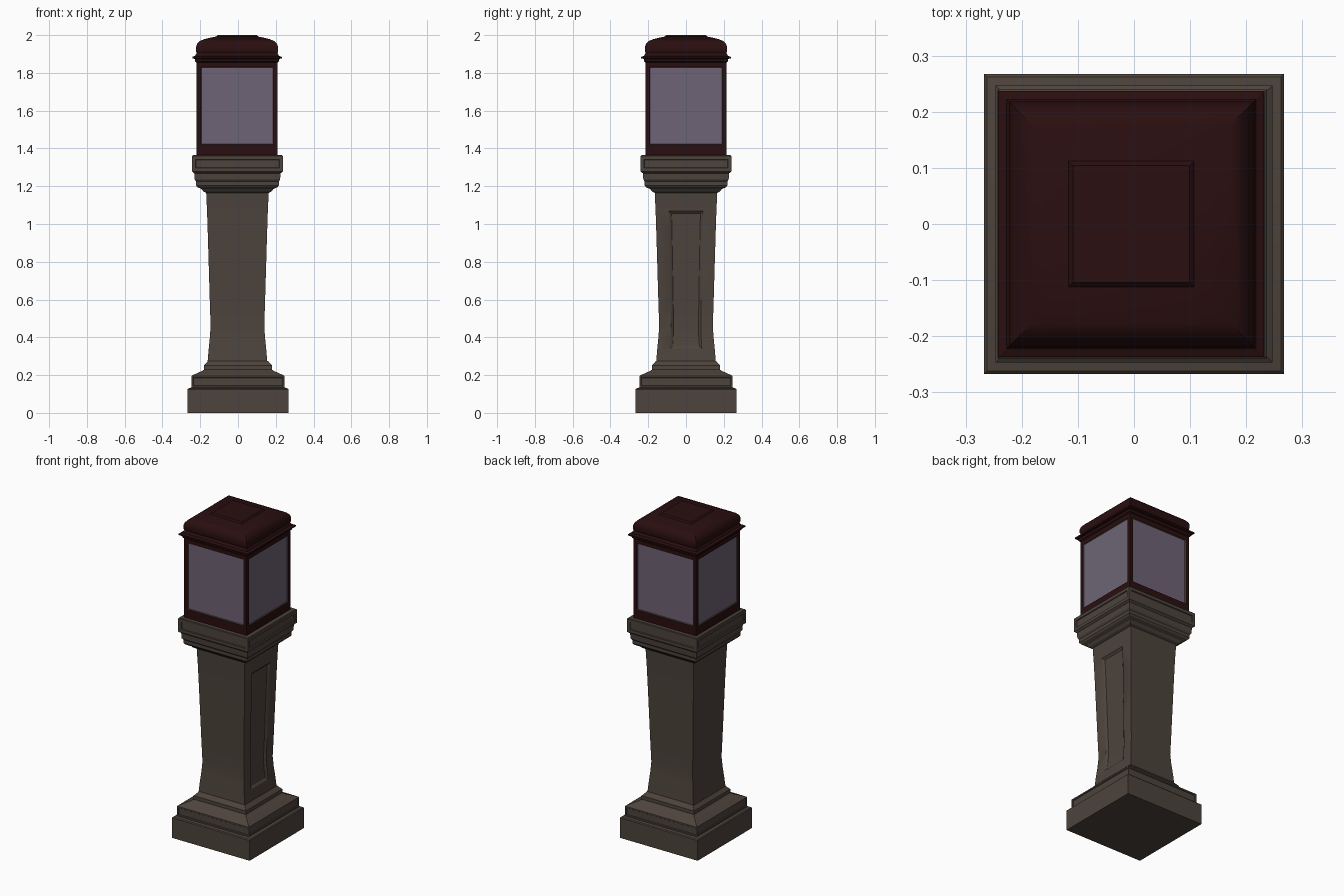
import bpy, bmesh, math

if "Cube" in bpy.data.objects:
    bpy.data.objects.remove(bpy.data.objects["Cube"])


def material(name, rgb):
    m = bpy.data.materials.new(name)
    m.diffuse_color = (*rgb, 1)
    m.use_nodes = True
    m.node_tree.nodes["Principled BSDF"].inputs["Base Color"].default_value = m.diffuse_color
    return m


STONE = material("brown_stone", (0.074, 0.057, 0.045))
RED = material("dark_red_metal", (0.023, 0.0045, 0.005))
GLASS = material("lilac_glass", (0.155, 0.127, 0.178))


def loft(name, profile, mats, cx=0.0, insets=None):
    """Square stack from (half width, height) points; insets = {band: [(width, depth, material)]}."""
    bm = bmesh.new()
    rings = [[bm.verts.new((cx + sx * h, sy * h, z))
              for sx, sy in ((-1, -1), (1, -1), (1, 1), (-1, 1))] for h, z in profile]
    bands = []
    for a, b in zip(rings, rings[1:]):
        bands.append([bm.faces.new((a[i], a[(i + 1) % 4], b[(i + 1) % 4], b[i])) for i in range(4)])
    bm.faces.new(rings[0][::-1])
    bm.faces.new(rings[-1])
    bm.normal_update()
    for band, steps in (insets or {}).items():
        for face in bands[band]:
            for width, depth, mat in steps:
                r = bmesh.ops.inset_region(bm, faces=[face], thickness=width, depth=depth)
                for f in r["faces"]:
                    f.material_index = mat[0]
                face.material_index = mat[1]
    return finish(name, bm, mats)


def finish(name, bm, mats):
    mesh = bpy.data.meshes.new(name)
    bm.to_mesh(mesh)
    bm.free()
    ob = bpy.data.objects.new(name, mesh)
    bpy.context.collection.objects.link(ob)
    for m in mats:
        mesh.materials.append(m)
    bpy.context.view_layer.objects.active = ob
    bpy.ops.object.select_all(action='DESELECT')
    ob.select_set(True)
    bpy.ops.object.shade_smooth_by_angle(angle=math.radians(25))
    return ob


GROOVE = [(0.012, 0, (0, 0)), (0.004, -0.004, (0, 0))]

# stepped plinth
loft("plinth", [(0.267, 0), (0.267, 0.125), (0.262, 0.13), (0.247, 0.134), (0.247, 0.195),
                (0.24, 0.2), (0.19, 0.222), (0.179, 0.23), (0.179, 0.252), (0.158, 0.276)],
     [STONE], insets={3: GROOVE})

# flaring shaft
SHAFT = [(0.158, 0.27), (0.153, 0.33), (0.146, 0.40), (0.142, 0.46), (0.146, 0.58),
         (0.151, 0.75), (0.157, 0.95), (0.161, 1.07), (0.166, 1.18)]
shaft = loft("shaft", SHAFT, [STONE], cx=-0.003)


def shaft_half(z):
    for (h0, z0), (h1, z1) in zip(SHAFT, SHAFT[1:]):
        if z0 <= z <= z1:
            return h0 + (h1 - h0) * (z - z0) / (z1 - z0)


# recessed panel on the right side, cut by a bevelled block that follows the curve
bm = bmesh.new()
rows = []
LEVELS = [0.34, 0.40, 0.46, 0.58, 0.75, 0.95, 1.07]
for i, z in enumerate(LEVELS):
    x = shaft_half(z) - 0.003
    w = 0.56 * shaft_half(z)
    zi = z + (0.014 if i == 0 else -0.014 if i == len(LEVELS) - 1 else 0)
    rows.append([bm.verts.new(p) for p in ((x + 0.02, -w - 0.02, z), (x + 0.001, -w, z),
                                           (x - 0.010, -w + 0.014, zi), (x - 0.010, w - 0.014, zi),
                                           (x + 0.001, w, z), (x + 0.02, w + 0.02, z))])
for a, b in zip(rows, rows[1:]):
    for i in range(6):
        bm.faces.new((a[i], a[(i + 1) % 6], b[(i + 1) % 6], b[i]))
bm.faces.new(rows[0])
bm.faces.new(rows[-1][::-1])
bmesh.ops.recalc_face_normals(bm, faces=bm.faces)
cutter = finish("panel_cutter", bm, [STONE])
cutter.hide_render = True
cutter.hide_viewport = True
cut = shaft.modifiers.new("panel", 'BOOLEAN')
cut.object = cutter
cut.operation = 'DIFFERENCE'
cut.solver = 'EXACT'

# moulded capital
loft("capital", [(0.166, 1.165), (0.18, 1.172), (0.19, 1.185), (0.212, 1.195), (0.219, 1.205),
                 (0.219, 1.225), (0.226, 1.235), (0.228, 1.268), (0.24, 1.278), (0.24, 1.36),
                 (0.236, 1.364)],
     [STONE], cx=-0.003, insets={8: [(0.026, 0, (0, 0)), (0.004, -0.005, (0, 0))]})

# lantern box with four framed panes
loft("lantern", [(0.215, 1.36), (0.215, 1.397), (0.215, 1.853), (0.215, 1.885)],
     [RED, STONE, GLASS], cx=-0.005,
     insets={1: [(0.032, 0, (0, 0)), (0.004, -0.006, (1, 2))]})

# roof flange and domed hip roof
loft("roof", [(0.215, 1.855), (0.221, 1.86), (0.224, 1.874), (0.237, 1.877), (0.237, 1.885),
              (0.222, 1.89), (0.214, 1.905), (0.218, 1.915), (0.218, 1.935), (0.212, 1.953),
              (0.198, 1.968), (0.175, 1.978), (0.14, 1.987), (0.112, 1.992), (0.104, 2.0)],
     [RED], cx=-0.005)
